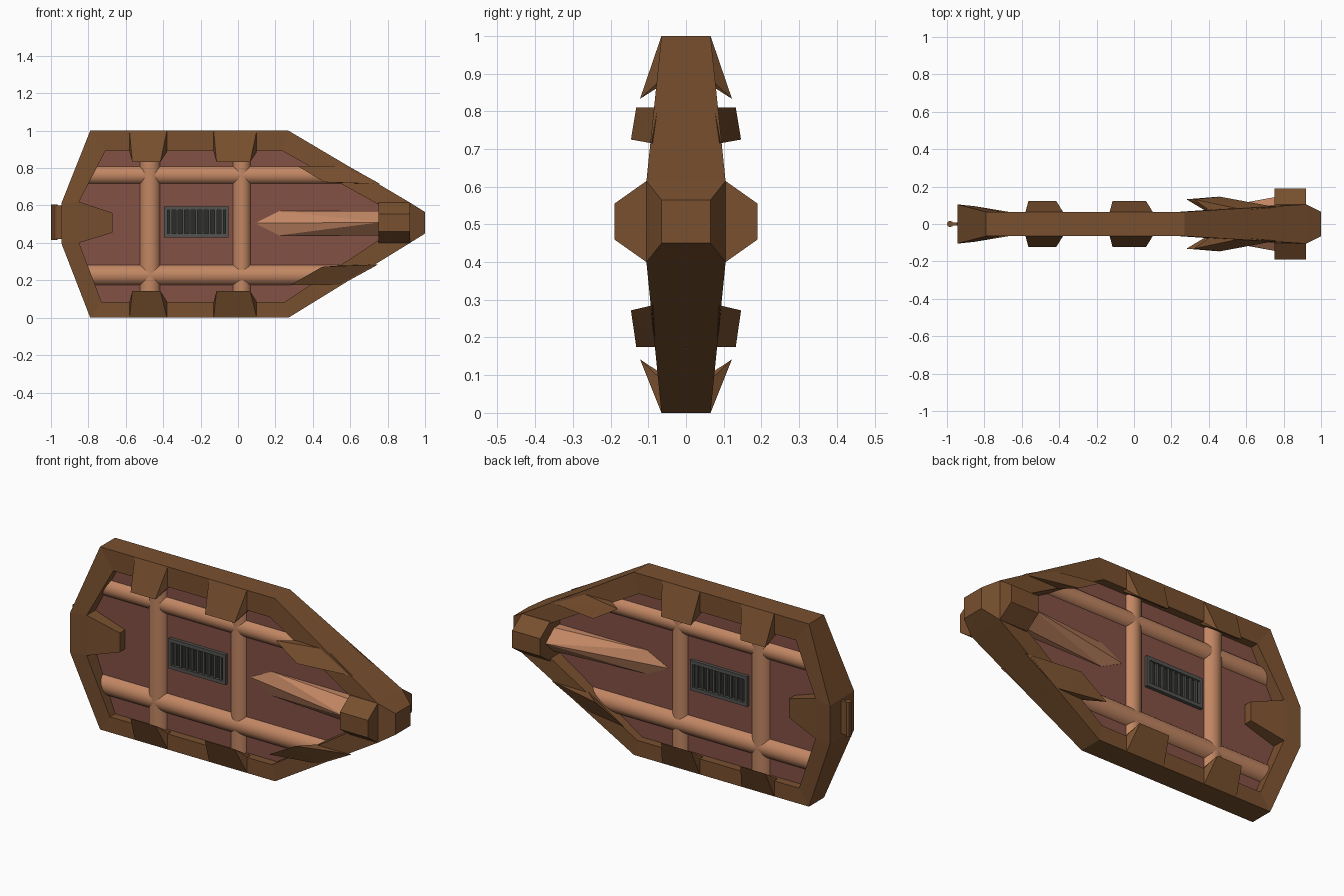
import bpy, bmesh, math
from mathutils import Vector

if "Cube" in bpy.data.objects:
    bpy.data.objects.remove(bpy.data.objects["Cube"])


def material(name, rgb):
    m = bpy.data.materials.new(name)
    m.diffuse_color = (*rgb, 1)
    m.use_nodes = True
    m.node_tree.nodes["Principled BSDF"].inputs["Base Color"].default_value = m.diffuse_color
    return m


BROWN = material("brown", (.19, .08, .028))
COPPER = material("copper", (.54, .24, .125))
PANEL = material("red_panel", (.23, .082, .06))
GREY = material("dark_grey", (.085, .085, .08))
BLACK = material("slat_black", (.025, .025, .024))


def finish(name, bm, mat):
    bmesh.ops.recalc_face_normals(bm, faces=bm.faces)
    me = bpy.data.meshes.new(name)
    bm.to_mesh(me)
    bm.free()
    ob = bpy.data.objects.new(name, me)
    me.materials.append(mat)
    bpy.context.collection.objects.link(ob)
    return ob


def hull(name, points, mat):
    bm = bmesh.new()
    for p in points:
        bm.verts.new(p)
    r = bmesh.ops.convex_hull(bm, input=bm.verts)
    loose = [v for v in bm.verts if not v.link_faces]
    bmesh.ops.delete(bm, geom=loose, context='VERTS')
    bmesh.ops.dissolve_limit(bm, angle_limit=.01, verts=bm.verts, edges=bm.edges)
    return finish(name, bm, mat)


def both(points):
    """Points as (x, z, half depth), mirrored across y."""
    return [(x, s * y, z) for x, z, y in points for s in (-1, 1)]


def box(name, x0, x1, y0, y1, z0, z1, mat):
    return hull(name, [(x, y, z) for x in (x0, x1) for y in (y0, y1) for z in (z0, z1)], mat)


def pipe(name, a, b, r, mat, sides=32):
    a, b = Vector(a), Vector(b)
    bpy.ops.mesh.primitive_cylinder_add(vertices=sides, radius=r, depth=(b - a).length,
                                        location=(a + b) / 2,
                                        rotation=(b - a).to_track_quat('Z', 'Y').to_euler())
    ob = bpy.context.object
    ob.name = name
    ob.data.materials.append(mat)
    if sides > 12:
        bpy.ops.object.shade_smooth_by_angle(angle=math.radians(40))
    return ob


# Outer frame: a ring of matching outer and inner corners (x, z, half depth)
outer = [(-.79, 1, .065), (.27, 1, .065), (.92, .615, .105), (.92, .4, .105),
         (.27, 0, .065), (-.79, 0, .065), (-.945, .4, .105), (-.945, .61, .105)]
inner = [(-.71, .89, .065), (.24, .89, .065), (.76, .6, .1), (.76, .42, .1),
         (.25, .085, .065), (-.73, .085, .065), (-.85, .4, .095), (-.85, .62, .095)]
bm = bmesh.new()
rings = [[bm.verts.new((x, s * y, z)) for x, z, y in loop]
         for loop, s in ((outer, -1), (outer, 1), (inner, 1), (inner, -1))]
for k in range(4):
    for i in range(8):
        j = (i + 1) % 8
        bm.faces.new((rings[k][i], rings[k][j], rings[(k + 1) % 4][j], rings[(k + 1) % 4][i]))
finish("frame", bm, BROWN)

# Recessed panel filling the frame
hull("panel", both([(x, z, .02) for x, z in (
    (-.76, .94), (.25, .94), (.85, .58), (.85, .43), (.26, .04), (-.76, .04), (-.9, .4), (-.9, .61))]), PANEL)

# Nose tip, nose block and rear tooth
hull("nose_tip", both([(.9, .615, .104), (.9, .4, .104), (.92, .615, .105), (.92, .4, .105),
                       (1, .565, .065), (1, .45, .065)]), BROWN)
hull("nose_block", both([(x, z, y) for x in (.75, .92)
                         for z, y in ((.615, .105), (.555, .19), (.46, .19), (.4, .105))]), BROWN)
hull("rear_tooth", both([(-.87, .62, .096), (-.87, .4, .096), (-.85, .62, .095), (-.85, .4, .095),
                         (-.67, .56, .065), (-.67, .455, .065)]), BROWN)

# Rear hinge bar
pipe("hinge_bar", (-.983, 0, .415), (-.983, 0, .605), .017, BROWN, 8)
box("hinge_plate", -.975, -.93, -.009, .009, .42, .6, BROWN)

# Pipes
for z, r in ((.762, .05), (.228, .057)):
    pipe("long_pipe", (-.82, 0, z), (.55, 0, z), r, COPPER)
for x, r in ((-.47, .057), (.02, .05)):
    pipe("cross_pipe", (x, 0, .05), (x, 0, .95), r, COPPER)

for s in (-1, 1):
    # Hooked clamps over the top and bottom rails
    for x0, x1 in ((-.58, -.38), (-.13, .1)):
        for edge, tip, under in ((1, .833, .885), (0, .142, .088)):
            pts = [(x, s * .04, z) for x in (x0, x1) for z in (edge, under)]
            pts += [(x, s * .065, z) for x in (x0, x1) for z in (edge, under)]
            pts += [(x0 + .015, s * .122, tip), (x1 - .035, s * .122, tip)]
            hull("rail_clamp", pts, BROWN)
    # Swept blades on the slanted members
    hull("upper_blade", [(x, s * y, z) for x, z, y in (
        (.32, .81, .132), (.46, .725, .146), (.59, .81, .075), (.76, .715, .09),
        (.42, .81, .06), (.56, .72, .06))], BROWN)
    hull("lower_blade", [(x, s * y, z) for x, z, y in (
        (.28, .175, .132), (.45, .272, .146), (.55, .175, .08), (.75, .285, .09),
        (.4, .175, .06), (.56, .28, .06))], BROWN)
    # Vent: rim bars, dark back and upright slats
    y0, y1 = sorted((s * .015, s * .038))
    for z0, z1 in ((.43, .45), (.575, .595)):
        box("vent_rim", -.395, -.05, y0, y1, z0, z1, GREY)
    for x0, x1 in ((-.395, -.378), (-.067, -.05)):
        box("vent_rim", x0, x1, y0, y1, .45, .575, GREY)
    box("vent_back", -.378, -.067, *sorted((s * .015, s * .022)), .45, .575, BLACK)
    for i in range(9):
        x = -.36 + i * .0345
        box("vent_slat", x - .006, x + .006, *sorted((s * .018, s * .032)), .45, .575, GREY)

# Long spike running back from the nose block
hull("spike", both([(.09, .505, .022), (.22, .57, .022), (.22, .44, .022), (.22, .51, .045),
                    (.76, .57, .07), (.76, .44, .07), (.76, .51, .145)]), COPPER)
